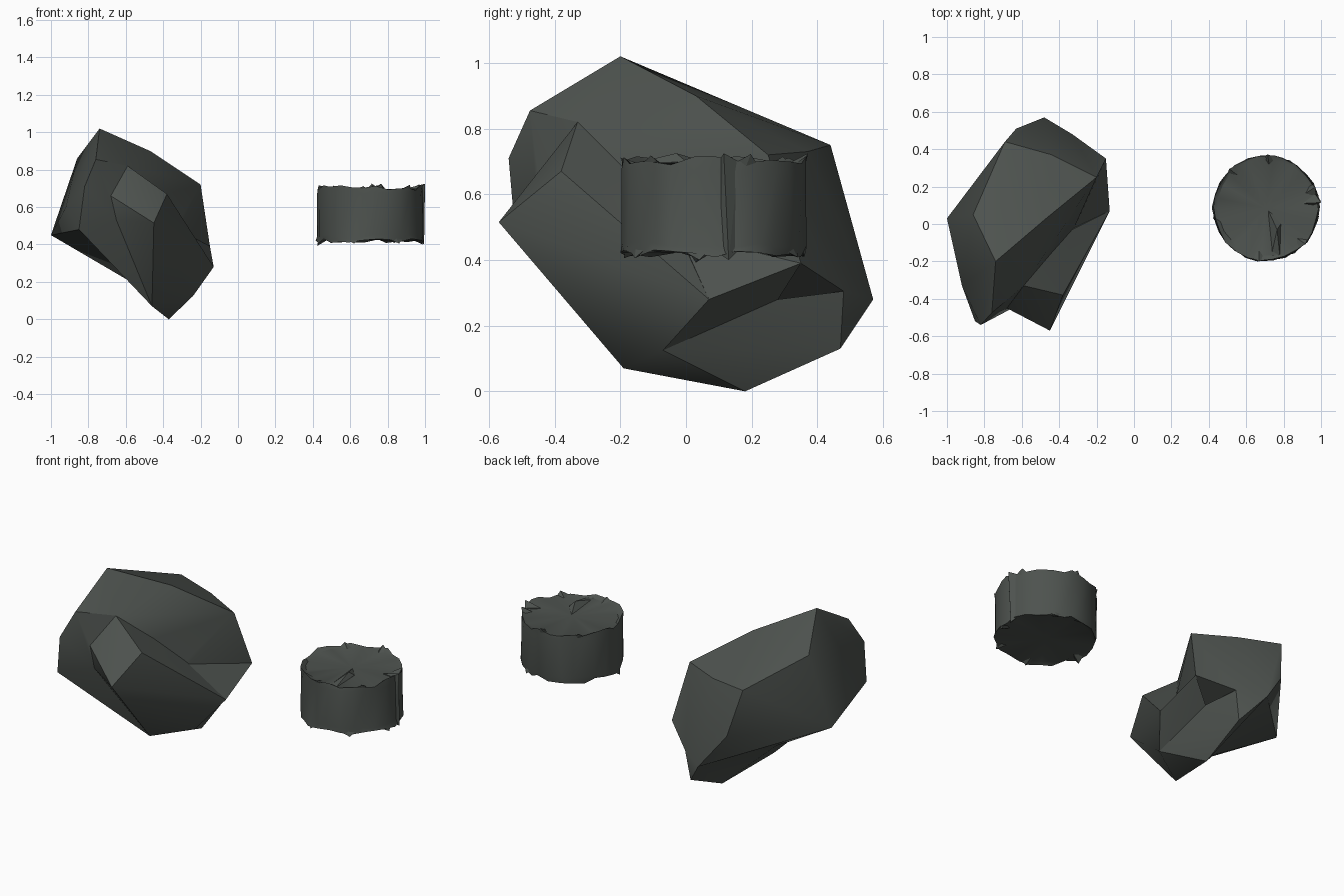
import bpy, bmesh, math, random
from mathutils import Vector

if "Cube" in bpy.data.objects:
    bpy.data.objects.remove(bpy.data.objects["Cube"])

random.seed(4)
stone = bpy.data.materials.new("dark_stone")
stone.diffuse_color = (0.075, 0.085, 0.077, 1)
stone.use_nodes = True
stone.node_tree.nodes["Principled BSDF"].inputs["Base Color"].default_value = stone.diffuse_color

# Key corners of the boulder, by place
P = dict(
    peak=(-.74, -.20, 1.02), ridge=(-.47, .03, .90), right_top=(-.20, .25, .72),
    back_top=(-.44, .37, .73), back_left=(-.69, .44, .75), left_top=(-.86, .05, .86),
    back_mid=(-.63, .51, .48), back_tip=(-.48, .57, .28), right_back=(-.15, .35, .39),
    low_back=(-.33, .48, .305), left_tip=(-1.0, .03, .45), left_front=(-.92, -.33, .60),
    left_rear=(-.81, .25, .60), front_top=(-.76, -.475, .855), front_edge=(-.82, -.54, .71),
    front_low=(-.85, -.52, .48), front_in=(-.59, -.33, .82), pocket=(-.47, -.10, .65),
    pocket_low=(-.32, -.02, .48), spur_right=(-.38, -.38, .67),
    spur_tip=(-.45, -.57, .515), spur_left=(-.68, -.45, .66), spur_under=(-.65, -.45, .53),
    spur_base=(-.31, -.24, .41), right_tip=(-.13, .07, .28), low_right=(-.24, -.07, .125),
    low_dent=(-.28, .28, .28), bottom=(-.37, .18, 0), low_rear=(-.36, .47, .13),
    low_front=(-.46, -.19, .07), belly=(-.59, -.02, .21))


def finish(name, bm):
    bmesh.ops.recalc_face_normals(bm, faces=bm.faces[:])
    me = bpy.data.meshes.new(name)
    bm.to_mesh(me)
    bm.free()
    me.materials.append(stone)
    ob = bpy.data.objects.new(name, me)
    bpy.context.collection.objects.link(ob)
    return ob


def hull(name, points):
    bm = bmesh.new()
    for p in points:
        bm.verts.new(p)
    r = bmesh.ops.convex_hull(bm, input=bm.verts[:])
    junk = {g for g in r["geom_interior"] + r["geom_unused"] if isinstance(g, bmesh.types.BMVert)}
    bmesh.ops.delete(bm, geom=list(junk), context="VERTS")
    return finish(name, bm)


def chunk(name, keys):
    return hull(name, [P[k] for k in keys.split()])


def smooth(ob, angle):
    bpy.ops.object.select_all(action="DESELECT")
    ob.select_set(True)
    bpy.context.view_layer.objects.active = ob
    bpy.ops.object.shade_smooth_by_angle(angle=math.radians(angle))


# Boulder: upper slab joined with front spur, front cheek, right overhang and lower base
boulder = chunk("boulder", "peak ridge right_top back_top back_left left_top back_mid back_tip "
                "right_back low_back left_tip left_front left_rear front_top front_edge "
                "front_low front_in pocket pocket_low belly")
spur = chunk("boulder_spur", "pocket pocket_low front_in spur_right spur_tip spur_left "
             "spur_under spur_base right_tip low_front low_right belly")
cheek = chunk("boulder_cheek", "front_top front_edge front_low front_in spur_left spur_under "
              "low_front belly")
overhang = chunk("boulder_overhang", "right_tip right_back pocket_low low_right low_dent belly")
base = chunk("boulder_base", "low_right low_dent low_back bottom low_rear low_front back_tip belly")
for part in (spur, cheek, overhang, base):
    mod = boulder.modifiers.new("join", "BOOLEAN")
    mod.operation = "UNION"
    mod.solver = "EXACT"
    mod.object = part
    bpy.context.view_layer.objects.active = boulder
    bpy.ops.object.modifier_apply(modifier=mod.name)
    bpy.data.objects.remove(part)
smooth(boulder, 35)

# Round stone drum: rings with chipped rims
N = 26
CX, CY, R = .705, .085, .284
bm = bmesh.new()
rings = []
for z, r, jr, jz in ((.425, .90, .03, .004), (.420, .99, .03, .012), (.447, .99, .008, .008),
                     (.675, .99, .008, .008), (.703, .985, .02, .014), (.694, .90, .03, .004)):
    ring = []
    for i in range(N):
        a = 2 * math.pi * (i + random.uniform(-.2, .2)) / N
        rr = R * (r + random.uniform(-jr, jr))
        ring.append(bm.verts.new((CX + rr * math.cos(a), CY + rr * math.sin(a),
                                  z + random.uniform(-jz, jz))))
    rings.append(ring)
for lo, hi in zip(rings, rings[1:]):
    for i in range(N):
        j = (i + 1) % N
        bm.faces.new((lo[i], lo[j], hi[j], hi[i]))
for ring, z in ((rings[0], .425), (rings[-1], .695)):
    c = bm.verts.new((CX, CY, z))
    for i in range(N):
        bm.faces.new((ring[i], ring[(i + 1) % N], c))
drum = finish("stone_drum", bm)
smooth(drum, 30)

# Splinters standing out of the drum
hull("top_splinter", [(.71, .09, .69), (.785, 0, .70), (.78, -.175, .69), (.735, -.165, .69),
                      (.765, -.03, .725)])
hull("side_splinter", [(.97, .10, .42), (.97, .16, .43), (.97, .10, .70), (.97, .16, .70),
                       (.995, .13, .40), (1.0, .115, .725), (.90, .11, .70)])


def rim_chip(name, deg, z, tip_z):
    def at(d, r, h):
        a = math.radians(d)
        return (CX + r * math.cos(a), CY + r * math.sin(a), h)
    hull(name, [at(deg - 9, .275, z), at(deg + 9, .275, z), at(deg, .22, z),
                at(deg, .275, z + (z - tip_z) * .5), at(deg + 3, .287, tip_z)])


for k, (deg, z, tip) in enumerate(((85, .69, .725), (20, .69, .722), (-45, .69, .718),
                                   (130, .69, .715), (-100, .69, .712), (-60, .43, .405),
                                   (188, .43, .392), (-12, .43, .40), (60, .43, .408),
                                   (250, .43, .405))):
    rim_chip(f"rim_chip_{k + 1}", deg, z, tip)
